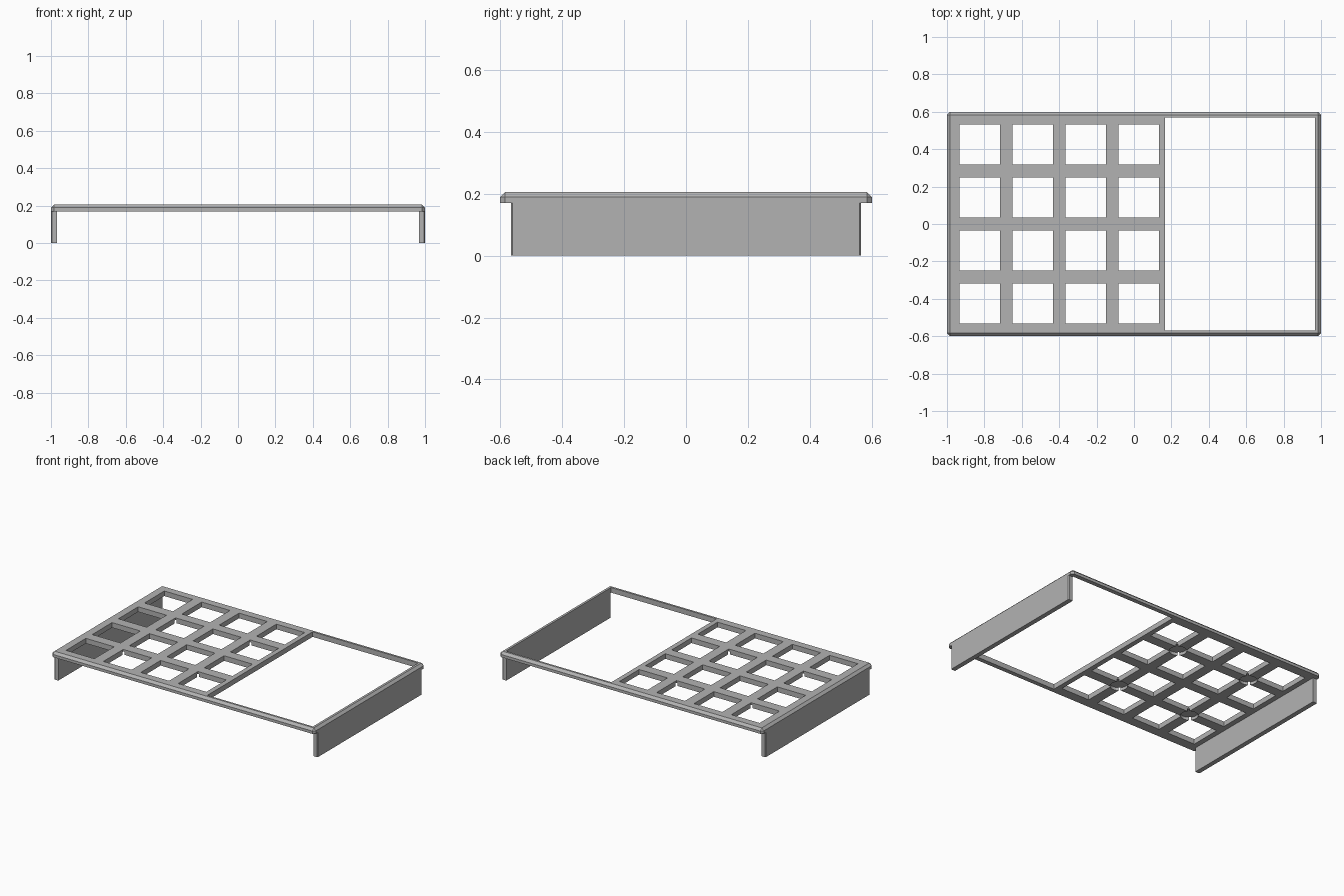
import bpy
import bmesh
from mathutils import Matrix, Vector

if "Cube" in bpy.data.objects:
    bpy.data.objects.remove(bpy.data.objects["Cube"], do_unlink=True)

grey = bpy.data.materials.new("plain grey")
grey.use_nodes = True
colour = (0.45, 0.45, 0.45, 1)
grey.diffuse_color = colour
grey.node_tree.nodes["Principled BSDF"].inputs["Base Color"].default_value = colour

HALF_X, HALF_Y = 1.0, 0.6
UNDER, TOP = 0.17, 0.205
PITCH, HOLE = 0.2835, 0.215
GRID_X = -0.3995  # centre of the window grid


def add_box(bm, low, high):
    low, high = Vector(low), Vector(high)
    place = Matrix.Translation((low + high) / 2) @ Matrix.Diagonal((high - low).to_4d())
    bmesh.ops.create_cube(bm, size=1, matrix=place)


def chamfer(bm, width, rule):
    edges = [e for e in bm.edges if rule(*[v.co for v in e.verts])]
    bmesh.ops.bevel(bm, geom=edges, offset=width, segments=1, affect='EDGES')


def make(name, bm):
    mesh = bpy.data.meshes.new(name)
    bm.to_mesh(mesh)
    bm.free()
    mesh.materials.append(grey)
    ob = bpy.data.objects.new(name, mesh)
    bpy.context.collection.objects.link(ob)
    return ob


def cut(target, cutter):
    cutter.hide_render = True
    mod = target.modifiers.new("cut", 'BOOLEAN')
    mod.operation = 'DIFFERENCE'
    mod.solver = 'EXACT'
    mod.object = cutter
    bpy.context.view_layer.objects.active = target
    bpy.ops.object.modifier_apply(modifier=mod.name)
    bpy.data.objects.remove(cutter, do_unlink=True)


def upright(a, b):
    return abs(a.z - b.z) > 0.01


# Top plate with chamfered corners and upper rim
bm = bmesh.new()
add_box(bm, (-HALF_X, -HALF_Y, UNDER), (HALF_X, HALF_Y, TOP))
chamfer(bm, 0.016, lambda a, b: upright(a, b) or min(a.z, b.z) > TOP - 0.001)
plate = make("top_plate", bm)

# Square windows and the large open bay
bm = bmesh.new()
steps = (-1.5, -0.5, 0.5, 1.5)
for i in steps:
    for j in steps:
        x, y, r = GRID_X + i * PITCH, j * PITCH, HOLE / 2
        add_box(bm, (x - r, y - r, 0.1), (x + r, y + r, 0.3))
add_box(bm, (0.167, -0.57, 0.1), (0.968, 0.57, 0.3))
cut(plate, make("window_cutter", bm))

# Round blind recesses under the outer bar crossings
bm = bmesh.new()
for i in (-1, 1):
    for j in (-1, 1):
        bmesh.ops.create_cone(
            bm, cap_ends=True, segments=32, radius1=0.055, radius2=0.055, depth=0.04,
            matrix=Matrix.Translation((GRID_X + i * PITCH, j * PITCH, UNDER)))
cut(plate, make("recess_cutter", bm))

# Side walls, outer upright edges lightly chamfered
for name, side in (("left_wall", 1), ("right_wall", -1)):
    bm = bmesh.new()
    inner, outer = sorted((side * 0.968, side * HALF_X))
    add_box(bm, (inner, -0.565, 0), (outer, 0.565, UNDER))
    chamfer(bm, 0.005, lambda a, b: upright(a, b) and a.x * side > 0.99)
    make(name, bm)
